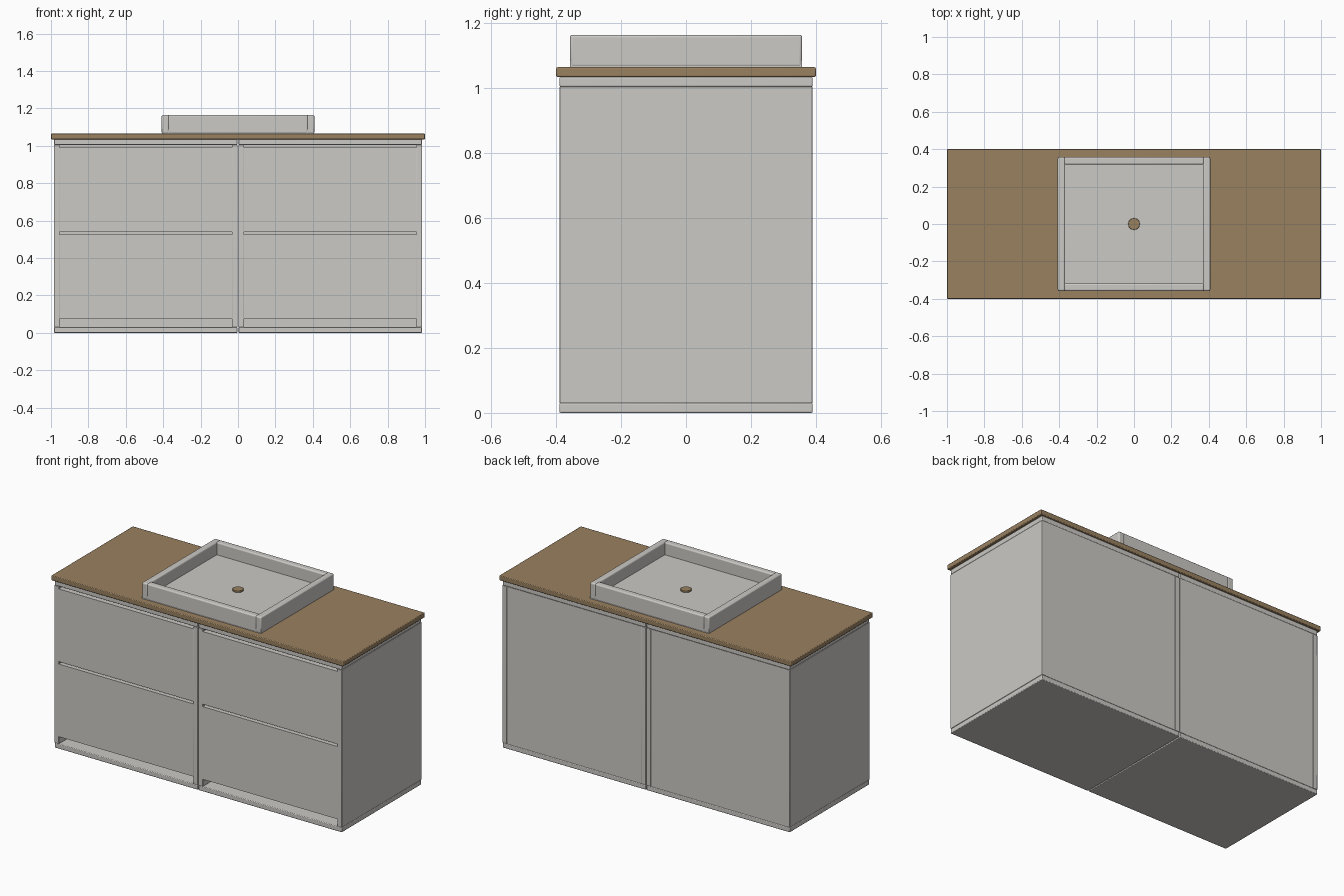
import bpy

cube = bpy.data.objects.get("Cube")
if cube:
    bpy.data.objects.remove(cube, do_unlink=True)


def material(name, rgb):
    mat = bpy.data.materials.new(name)
    mat.use_nodes = True
    mat.diffuse_color = (*rgb, 1)
    mat.node_tree.nodes["Principled BSDF"].inputs["Base Color"].default_value = (*rgb, 1)
    return mat


grey = material("warm_grey", (0.60, 0.585, 0.56))
wood = material("brown_wood", (0.32, 0.22, 0.118))


def finish(obj, name, mat, bevel, segments):
    obj.name = name
    obj.data.materials.append(mat)
    if bevel:
        mod = obj.modifiers.new("rounded_edges", "BEVEL")
        mod.width = bevel
        mod.segments = segments
        bpy.ops.object.shade_smooth_by_angle()
    return obj


def box(name, x, y, z, mat=grey, bevel=0.0, segments=2):
    """Box from (min, max) pairs along each axis."""
    spans = (x, y, z)
    bpy.ops.mesh.primitive_cube_add(size=1, location=[(a + b) / 2 for a, b in spans])
    obj = bpy.context.object
    obj.scale = [b - a for a, b in spans]
    bpy.ops.object.transform_apply(location=False, rotation=False, scale=True)
    return finish(obj, name, mat, bevel, segments)


W, D, T = 0.984, 0.39, 0.03      # cabinet half width, half depth, board thickness
LOW, HIGH, TOP = 0.03, 1.005, 1.035
GAP = 0.002                      # half of the seam between the cabinets
EDGE = 0.004

# Two cabinets side by side
for side, s in (("right", -1), ("left", 1)):
    def span(a, b):
        return tuple(sorted((s * a, s * b)))

    full = span(GAP, W)
    inner = span(GAP + T - 0.001, W - T + 0.001)
    box(f"{side}_bottom_panel", full, (-D, D), (0, LOW), bevel=EDGE)
    box(f"{side}_top_panel", full, (-D, D), (HIGH, TOP), bevel=EDGE)
    box(f"{side}_outer_side", span(W - T, W), (-D, D), (LOW, HIGH), bevel=0.002)
    box(f"{side}_inner_side", span(GAP, GAP + T), (-D, D), (LOW, HIGH), bevel=0.002)
    box(f"{side}_back_panel", inner, (D - T, D - 0.001), (LOW, HIGH))
    # Drawer fronts with finger gaps and an open toe space
    box(f"{side}_lower_drawer_front", inner, (-D, T - D), (0.075, 0.525))
    box(f"{side}_upper_drawer_front", inner, (-D, T - D), (0.54, 0.99))

# Countertop
DECK = 1.065
box("countertop", (-1, 1), (-0.4, 0.4), (TOP, DECK), wood, bevel=EDGE)

# Square basin: floor, four rounded walls and a drain
SX, SY, RIM, FLOOR, WALL = 0.408, 0.358, 1.165, 1.088, 0.04
box("basin_floor", (-SX + 0.001, SX - 0.001), (-SY + 0.001, SY - 0.001), (DECK, FLOOR))
for side, s in (("right", -1), ("left", 1)):
    x = tuple(sorted((s * (SX - WALL), s * SX)))
    box(f"basin_{side}_wall", x, (-SY, SY), (DECK, RIM), bevel=0.008, segments=3)
for side, s in (("front", -1), ("back", 1)):
    y = tuple(sorted((s * (SY - WALL), s * SY)))
    edge = SX - WALL + 0.006
    box(f"basin_{side}_wall", (-edge, edge), y, (DECK, RIM), bevel=0.008, segments=3)

bpy.ops.mesh.primitive_cylinder_add(vertices=32, radius=0.031, depth=0.012,
                                    location=(0, 0, FLOOR + 0.004))
finish(bpy.context.object, "drain", wood, 0.002, 2)
